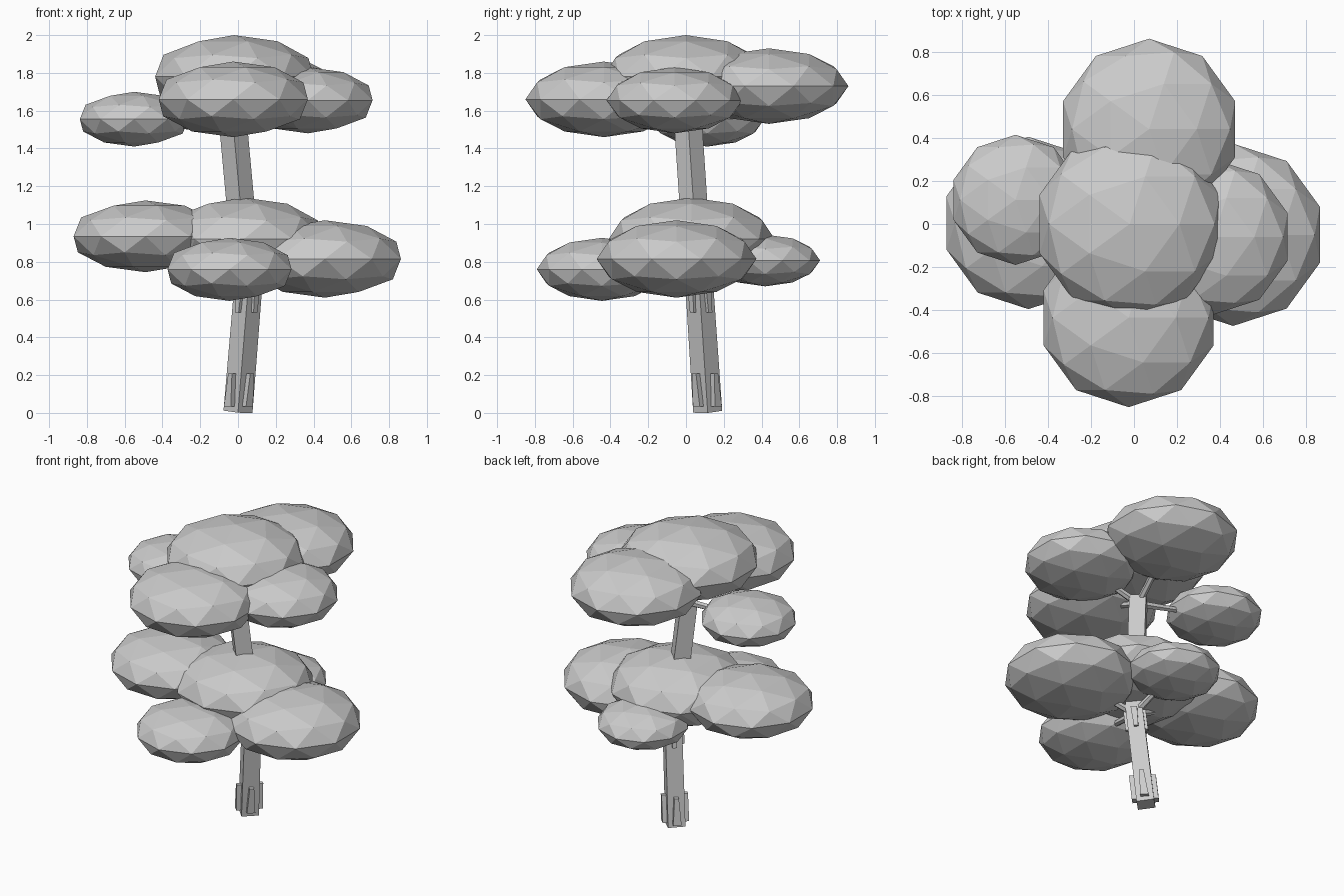
import bpy
import bmesh
from math import pi, cos, sin
from mathutils import Vector, Matrix

cube = bpy.data.objects.get("Cube")
if cube:
    bpy.data.objects.remove(cube, do_unlink=True)

# One plain grey for the whole tree
grey = bpy.data.materials.new("plain_grey")
grey.use_nodes = True
colour = (0.6, 0.6, 0.6, 1)
grey.diffuse_color = colour
grey.node_tree.nodes["Principled BSDF"].inputs["Base Color"].default_value = colour


def add_object(name, bm):
    bmesh.ops.recalc_face_normals(bm, faces=bm.faces)
    mesh = bpy.data.meshes.new(name)
    bm.to_mesh(mesh)
    bm.free()
    mesh.materials.append(grey)
    obj = bpy.data.objects.new(name, mesh)
    bpy.context.collection.objects.link(obj)
    return obj


def prism(name, start, end, r1, r2, sides=4):
    """Straight tapered limb with level ends, sheared from start to end."""
    start, end = Vector(start), Vector(end)
    axis = end - start
    bm = bmesh.new()
    bmesh.ops.create_cone(bm, cap_ends=True, segments=sides, radius1=r1,
                          radius2=r2, depth=axis.length)
    turn = axis.to_track_quat('Z', 'Y').to_matrix().to_4x4()
    if abs(axis.z) > 0.9 * axis.length:
        turn = Vector((0, 0, 1)).rotation_difference(axis).to_matrix().to_4x4()
    bm.transform(Matrix.Translation((start + end) / 2) @ turn)
    return add_object(name, bm)


def foliage(name, centre, radius, height):
    """Flattened faceted leaf cluster."""
    bm = bmesh.new()
    bmesh.ops.create_icosphere(bm, subdivisions=2, radius=1)
    bm.transform(Matrix.Translation(centre) @ Matrix.Diagonal((radius, radius, height, 1)))
    return add_object(name, bm)


def fin(name, foot, head, angle, wide_low, wide_high, reach):
    """Small tapered buttress on one trunk face."""
    out = Vector((cos(angle), sin(angle), 0))
    side = Vector((-out.y, out.x, 0))
    bm = bmesh.new()
    rings = []
    for point, half in ((foot, wide_low), (head, wide_high)):
        p = Vector(point)
        rings.append([bm.verts.new(p + out * d + side * s * half)
                      for d, s in ((0.02, -1), (reach, -1), (reach, 1), (0.02, 1))])
    low, high = rings
    bm.faces.new(low)
    bm.faces.new(high)
    for i in range(4):
        j = (i + 1) % 4
        bm.faces.new((low[i], low[j], high[j], high[i]))
    return add_object(name, bm)


# Trunk: two leaning square sections
base = Vector((0, 0.115, 0.006))
joint = Vector((0.055, 0.07, 0.68))
crown = Vector((-0.025, 0.012, 1.52))
prism("lower_trunk", base, joint, 0.077, 0.074)
prism("upper_trunk", joint - Vector((0, 0, 0.03)), crown, 0.074, 0.074)

# Buttresses at the foot and below the first tier
for k in range(4):
    a = pi / 4 + k * pi / 2
    fin(f"root_{k + 1}", base.lerp(joint, 0.04), base.lerp(joint, 0.3), a, 0.026, 0.014, 0.083)
    fin(f"bracket_{k + 1}", base.lerp(joint, 0.78), base.lerp(joint, 0.98), a, 0.014, 0.02, 0.07)

# Leaf clusters: centre, radius, half height
lower_tier = {
    "middle": ((0.03, 0.03, 0.92), 0.44, 0.22),
    "right": ((-0.49, 0.005, 0.935), 0.40, 0.19),
    "left": ((0.46, -0.05, 0.815), 0.423, 0.205),
    "front": ((-0.045, -0.445, 0.76), 0.345, 0.167),
    "back": ((0.03, 0.42, 0.807), 0.29, 0.137),
}
upper_tier = {
    "middle": ((-0.02, 0.0, 1.78), 0.44, 0.22),
    "right": ((-0.55, 0.112, 1.555), 0.302, 0.145),
    "left": ((0.37, -0.06, 1.655), 0.36, 0.175),
    "front": ((-0.025, -0.435, 1.66), 0.415, 0.2),
    "back": ((0.07, 0.44, 1.73), 0.42, 0.2),
}
tiers = (("lower", lower_tier, joint - Vector((0, 0, 0.03))),
         ("upper", upper_tier, crown - Vector((0, 0, 0.03))))
for tier, clusters, hub in tiers:
    for spot, (centre, radius, height) in clusters.items():
        foliage(f"{tier}_{spot}_foliage", centre, radius, height)
        # Thin branch reaching into each outer cluster
        if spot != "middle":
            prism(f"{tier}_{spot}_branch", hub, centre, 0.024, 0.014, 6)
